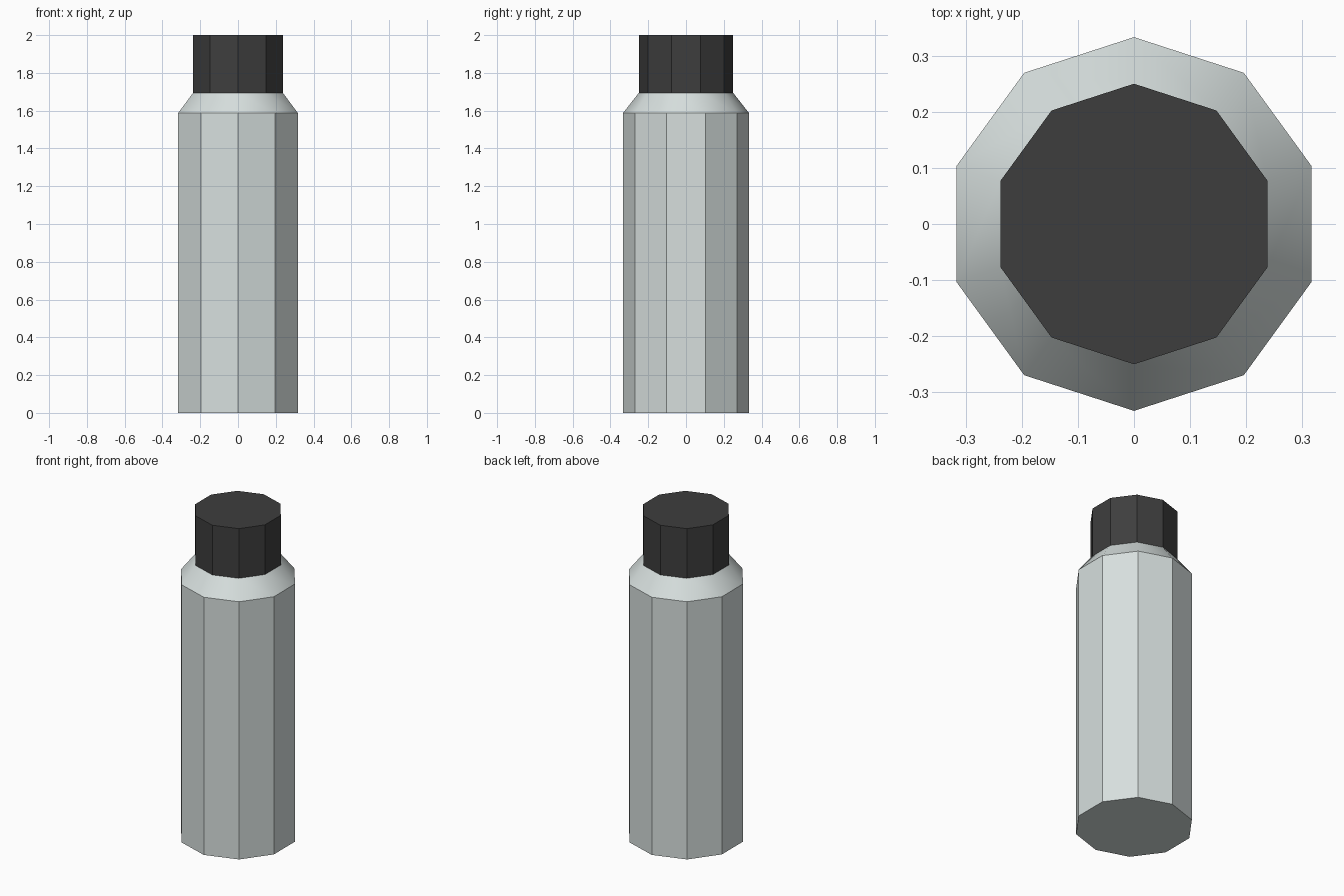
import bpy, bmesh
from math import sin, cos, pi, radians

if "Cube" in bpy.data.objects:
    bpy.data.objects.remove(bpy.data.objects["Cube"])

SIDES = 10


def material(name, rgb):
    m = bpy.data.materials.new(name)
    m.diffuse_color = (*rgb, 1.0)
    m.use_nodes = True
    m.node_tree.nodes["Principled BSDF"].inputs["Base Color"].default_value = m.diffuse_color
    return m


def lathe(name, profile, mat, close_top):
    """Ten-sided solid of revolution from (radius, height) pairs, a corner facing +y."""
    bm = bmesh.new()
    rings = [[bm.verts.new((r * sin(2 * pi * i / SIDES), r * cos(2 * pi * i / SIDES), z))
              for i in range(SIDES)] for r, z in profile]
    for low, high in zip(rings, rings[1:]):
        for i in range(SIDES):
            j = (i + 1) % SIDES
            bm.faces.new((low[i], low[j], high[j], high[i]))
    bm.faces.new(rings[0])
    if close_top:
        bm.faces.new(rings[-1])
    bmesh.ops.recalc_face_normals(bm, faces=bm.faces)
    # Shallow edges (only those around the shoulder) are smooth, the rest sharp
    for f in bm.faces:
        f.smooth = True
    for e in bm.edges:
        e.smooth = e.calc_face_angle(pi) < radians(30)
    me = bpy.data.meshes.new(name)
    bm.to_mesh(me)
    bm.free()
    me.materials.append(mat)
    ob = bpy.data.objects.new(name, me)
    bpy.context.collection.objects.link(ob)
    return ob


silver = material("pale_grey", (0.68, 0.74, 0.73))
black = material("charcoal", (0.048, 0.048, 0.048))

# Bottle body with sloping shoulder
lathe("bottle_body", [(0.333, 0), (0.333, 1.588), (0.25, 1.694)], silver, False)
# Screw cap
lathe("bottle_cap", [(0.25, 1.694), (0.25, 2.0)], black, True)
